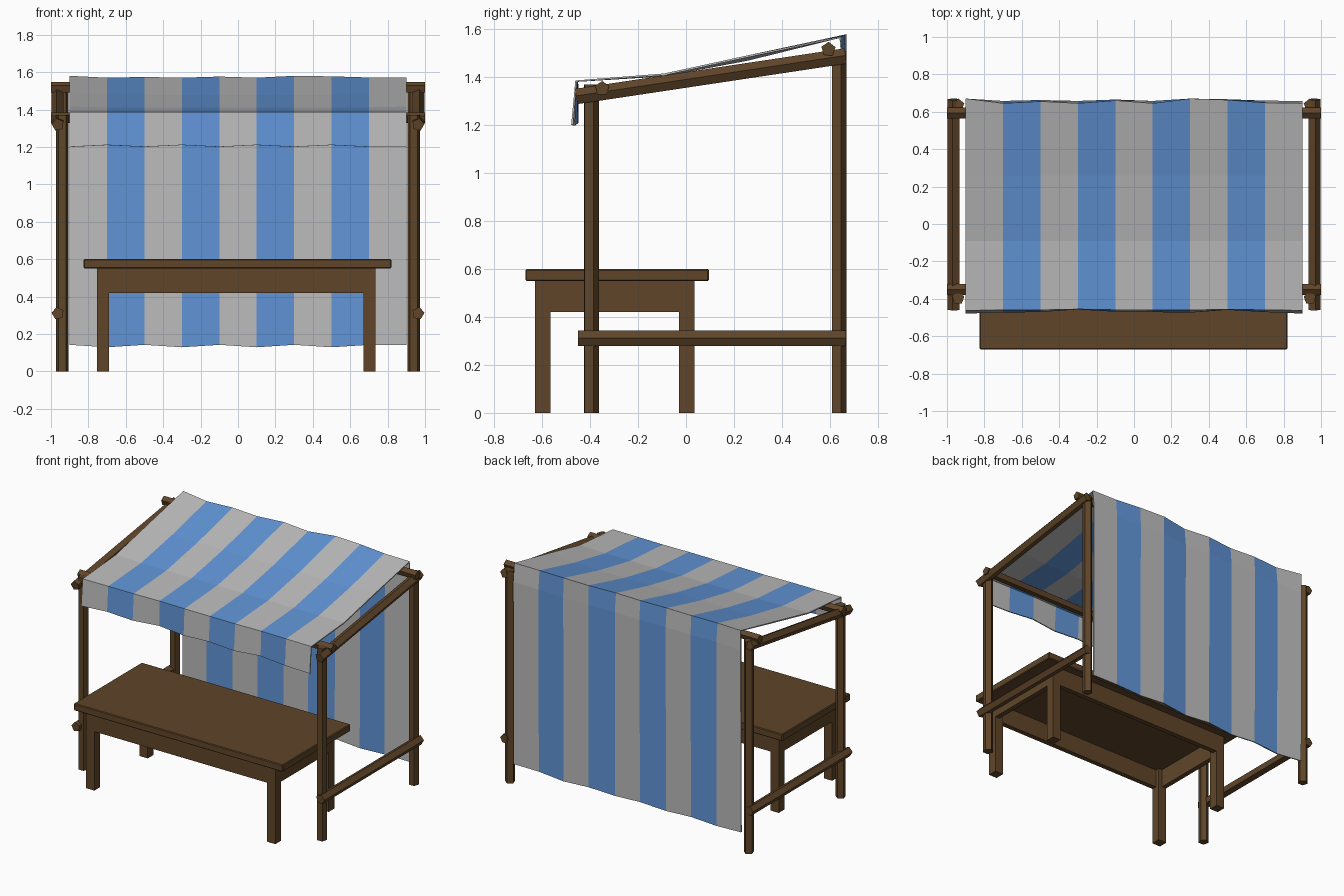
import bpy, bmesh
from math import pi
from mathutils import Vector, Matrix

if "Cube" in bpy.data.objects:
    bpy.data.objects.remove(bpy.data.objects["Cube"])


def material(name, rgb):
    m = bpy.data.materials.new(name)
    m.diffuse_color = (*rgb, 1)
    m.use_nodes = True
    m.node_tree.nodes["Principled BSDF"].inputs["Base Color"].default_value = m.diffuse_color
    return m


WOOD = material("wood", (0.115, 0.06, 0.022))
BLUE = material("blue_cloth", (0.12, 0.30, 0.68))
GREY = material("grey_cloth", (0.5, 0.5, 0.5))


def finish(bm, name, mats):
    bmesh.ops.recalc_face_normals(bm, faces=bm.faces)
    me = bpy.data.meshes.new(name)
    bm.to_mesh(me)
    bm.free()
    for m in mats:
        me.materials.append(m)
    ob = bpy.data.objects.new(name, me)
    bpy.context.collection.objects.link(ob)
    return ob


def pole(name, a, b, out, r=0.034):
    """Five-sided pole from a to b with one edge facing 'out'."""
    a, b = Vector(a), Vector(b)
    z = (b - a).normalized()
    x = Vector(out)
    x = (x - z * x.dot(z)).normalized()
    y = z.cross(x)
    rot = Matrix((x, y, z)).transposed().to_4x4()
    bm = bmesh.new()
    # the cone's first vertex lies on +y, so turn it onto +x
    bmesh.ops.create_cone(bm, cap_ends=True, segments=5, radius1=r, radius2=r,
                          depth=(b - a).length,
                          matrix=Matrix.Translation((a + b) / 2) @ rot @ Matrix.Rotation(-pi / 2, 4, 'Z'))
    return finish(bm, name, [WOOD])


def box(name, x, y, z, bevel=0.0):
    bm = bmesh.new()
    bmesh.ops.create_cube(bm, size=1)
    for v in bm.verts:
        v.co = [lo + (c + 0.5) * (hi - lo) for c, (lo, hi) in zip(v.co, (x, y, z))]
    ob = finish(bm, name, [WOOD])
    if bevel:
        mod = ob.modifiers.new("worn_edges", 'BEVEL')
        mod.width, mod.segments = bevel, 1
    return ob


# Frame: posts and side rails on both sides
for s, side in ((-1, "left"), (1, "right")):
    pole("front_post_" + side, (s * 0.94, -0.397, 0), (s * 0.94, -0.397, 1.37), (s, 0.35, 0))
    pole("back_post_" + side, (s * 0.94, 0.636, 0), (s * 0.94, 0.636, 1.51), (s, 0.35, 0))
    pole("lower_rail_" + side, (s * 0.963, -0.45, 0.31), (s * 0.963, 0.668, 0.31), (s, 0, 0.1))
    pole("roof_rail_" + side, (s * 0.963, -0.458, 1.319), (s * 0.963, 0.666, 1.488), (s, 0, 0.1))

# Cross beams carrying the cloth
pole("front_beam", (-1, -0.350, 1.354), (1, -0.350, 1.354), (0, 1, 0.3), 0.031)
pole("back_beam", (-1, 0.594, 1.517), (1, 0.594, 1.517), (0, 1, 0.3), 0.031)

# Table
box("table_top", (-0.825, 0.82), (-0.67, 0.095), (0.55, 0.6), 0.005)
xs, ys = ((-0.755, -0.69), (0.67, 0.735)), ((-0.63, -0.565), (-0.03, 0.035))
for x, xn in zip(xs, ("left", "right")):
    for y, yn in zip(ys, ("front", "back")):
        box(f"table_leg_{yn}_{xn}", x, y, (0, 0.552))
for n, y in (("front", (-0.63, -0.595)), ("back", (0.0, 0.035))):
    box("table_apron_" + n, (-0.692, 0.672), y, (0.42, 0.552))
for n, x in (("left", (-0.755, -0.72)), ("right", (0.70, 0.735))):
    box("table_apron_" + n, x, (-0.567, -0.028), (0.42, 0.552))

# Striped cloth: front flap, roof, back drape, with small waves per column
front_wave = (0, 0.006, 0.008, 0.022, 0.01, 0.008, 0.005, 0.02, 0.008, 0)
back_wave = (0.025, 0, 0.01, 0, 0.015, 0, 0.025, 0.018, 0.003, 0)
bm = bmesh.new()
columns = []
for i in range(10):
    f, b, odd = front_wave[i], back_wave[i], i % 2
    sag = 0.014 if 0 < i < 9 else 0
    profile = [(-0.475 + f, 1.2 + 0.01 * odd * (0 < i < 9)),
               (-0.459 + f * 0.3, 1.384),
               (-0.09, 1.412 - sag * 0.3),
               (0.26, 1.488 - sag),
               (0.643 + b, 1.567 + b * 0.4),
               (0.654 + b * 0.5, 1.44),
               (0.650 + b * 0.5, 0.142 - 0.013 * (odd and i < 9))]
    columns.append([bm.verts.new((-0.9 + 0.2 * i, y, z)) for y, z in profile])
for i in range(9):
    p, q = columns[i], columns[i + 1]
    for j in range(6):
        bm.faces.new((p[j], q[j], q[j + 1], p[j + 1])).material_index = i % 2
cloth = finish(bm, "striped_cloth", [GREY, BLUE])
mod = cloth.modifiers.new("thickness", 'SOLIDIFY')
mod.thickness, mod.offset = 0.008, 0
